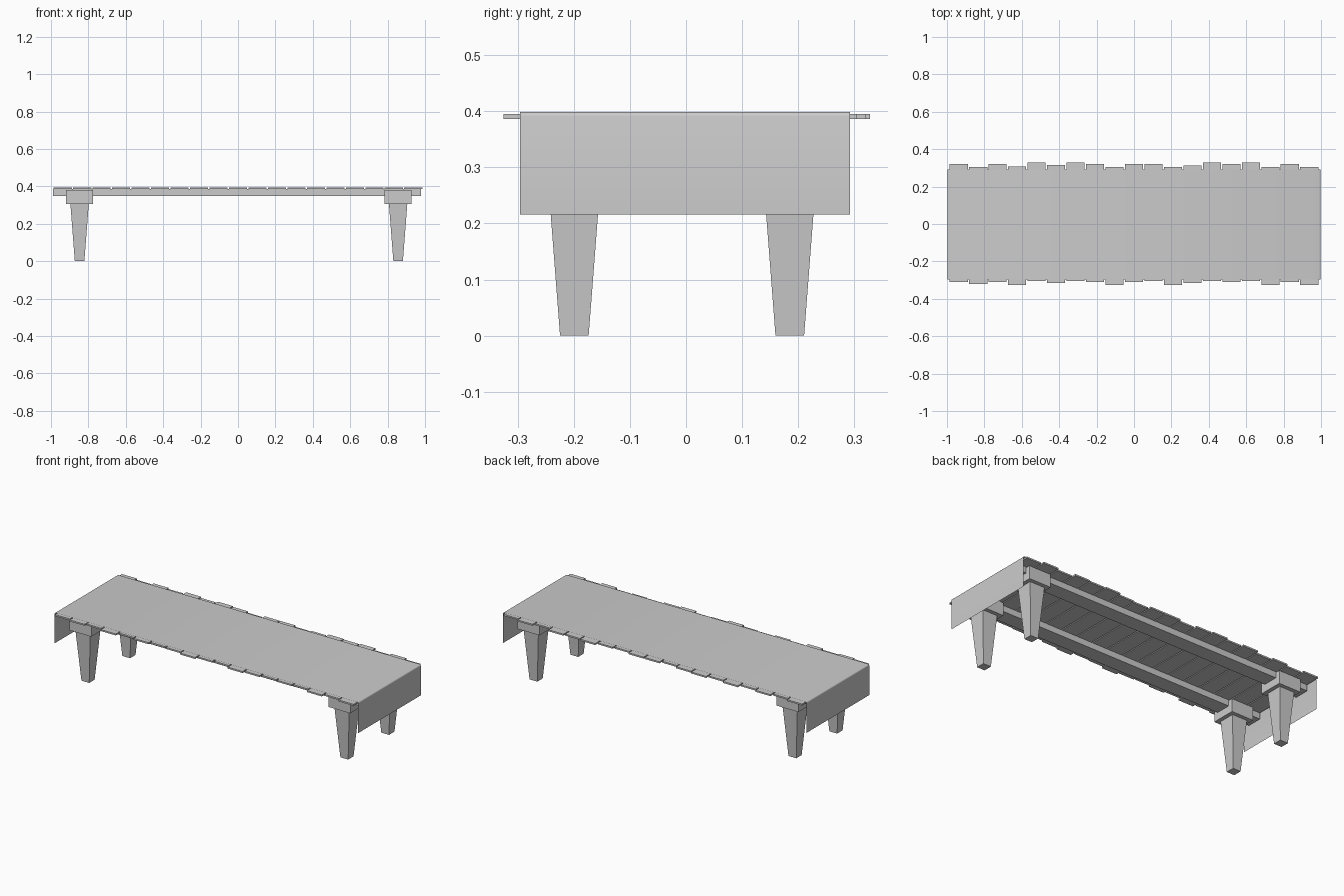
import bpy
import bmesh
import math

# Remove the default object
cube = bpy.data.objects.get("Cube")
if cube:
    bpy.data.objects.remove(cube, do_unlink=True)

grey = bpy.data.materials.new("plain grey")
grey.use_nodes = True
colour = (0.6, 0.6, 0.6, 1)
grey.diffuse_color = colour
grey.node_tree.nodes["Principled BSDF"].inputs["Base Color"].default_value = colour


def finish(name, bm):
    bmesh.ops.recalc_face_normals(bm, faces=bm.faces)
    mesh = bpy.data.meshes.new(name)
    bm.to_mesh(mesh)
    bm.free()
    mesh.materials.append(grey)
    obj = bpy.data.objects.new(name, mesh)
    bpy.context.collection.objects.link(obj)
    return obj


def box(name, x, y, z, taper=1.0):
    """Box from (low, high) pairs; taper scales the bottom face."""
    bm = bmesh.new()
    bmesh.ops.create_cube(bm, size=1)
    for v in bm.verts:
        s = taper if v.co.z < 0 else 1
        v.co.x = sum(x) / 2 + v.co.x * s * (x[1] - x[0])
        v.co.y = sum(y) / 2 + v.co.y * s * (y[1] - y[0])
        v.co.z = z[0] if v.co.z < 0 else z[1]
    return finish(name, bm)


# Uneven cross planks
front_ends = [.31, .32, .31, .325, .305, .315, .305, .31, .325, .31,
              .305, .325, .315, .305, .31, .305, .325, .31, .325]
back_ends = [.32, .305, .32, .308, .328, .315, .328, .32, .305, .32,
             .32, .305, .312, .328, .322, .328, .305, .32, .305]
pitch = 1.98 / len(front_ends)
for i, (front, back) in enumerate(zip(front_ends, back_ends)):
    left = -0.99 + i * pitch
    box(f"plank_{i + 1}", (left + 0.003, left + pitch - 0.003),
        (-front, back), (0.386, 0.395))

# Long beams, blocks and tapered legs
for side, y in (("front", -0.199), ("back", 0.185)):
    box(f"{side}_beam", (-0.988, 0.978), (y - 0.045, y + 0.045), (0.35, 0.386))
    for end, x in (("right", -0.847), ("left", 0.856)):
        box(f"{side}_{end}_block", (x - 0.072, x + 0.072),
            (y - 0.072, y + 0.072), (0.305, 0.382))
        box(f"{side}_{end}_leg", (x - 0.049, x + 0.049),
            (y - 0.049, y + 0.049), (0, 0.305), taper=0.52)

# Cloth runner draped over both ends
radius = 0.008
half = [(0.998, 0.216)]
for k in range(4):
    a = k * math.pi / 6
    half.append((0.998 - radius + radius * math.cos(a),
                 0.399 - radius + radius * math.sin(a)))
profile = half + [(-x, z) for x, z in reversed(half)]
bm = bmesh.new()
rows = [[bm.verts.new((x, y, z)) for x, z in profile] for y in (-0.296, 0.292)]
for i in range(len(profile) - 1):
    bm.faces.new((rows[0][i], rows[0][i + 1], rows[1][i + 1], rows[1][i]))
cloth = finish("cloth_runner", bm)
# Outward-facing sheet
if max(cloth.data.polygons, key=lambda p: p.area).normal.z < 0:
    cloth.data.flip_normals()
for p in cloth.data.polygons:
    p.use_smooth = True
